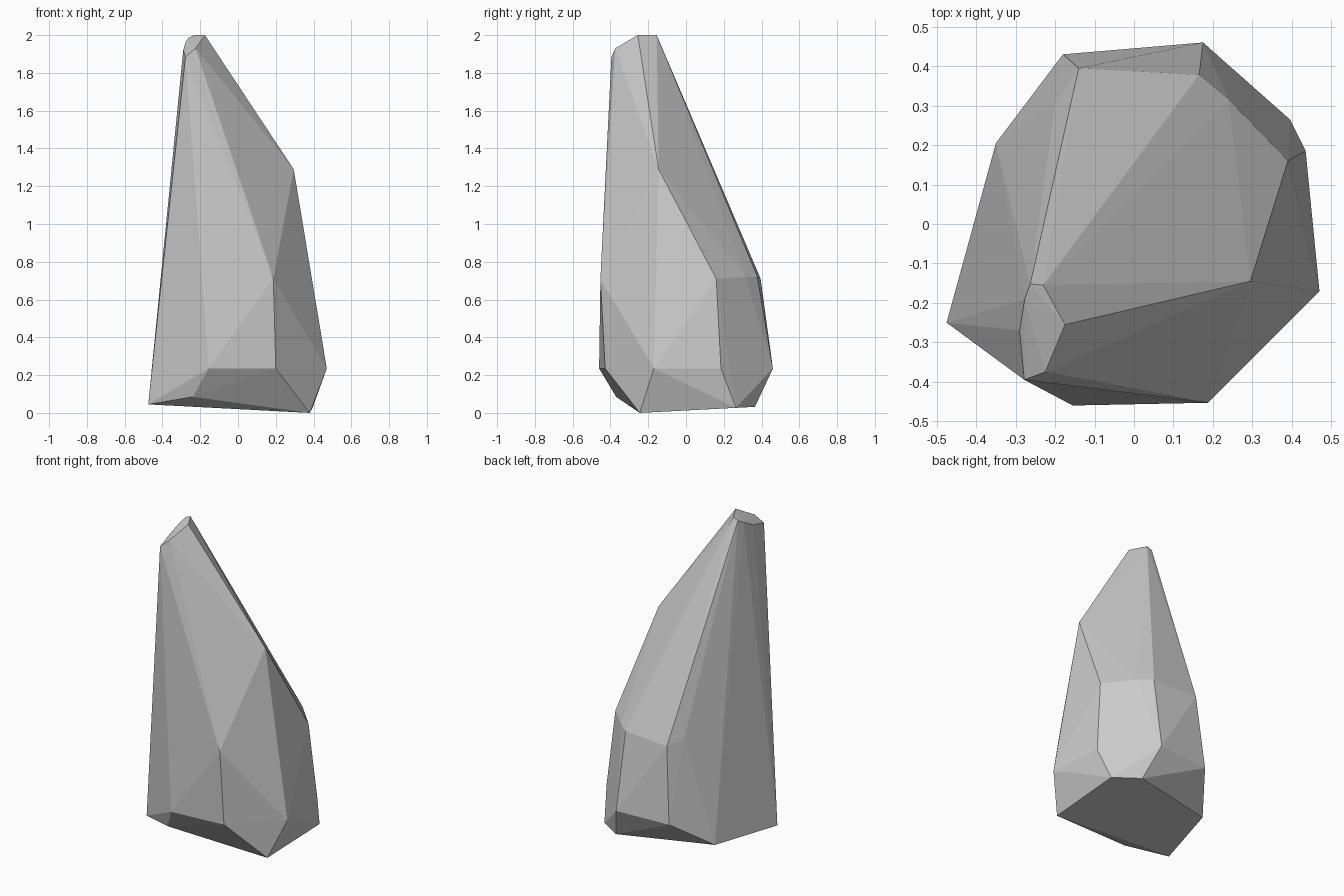
import bpy, bmesh

# Corner rings of the faceted rock, from base to tip
base = [(-0.475, -0.25, 0.045), (-0.24, -0.37, 0.085), (0.38, -0.245, 0.0),
        (0.395, 0.265, 0.027), (0.243, 0.365, 0.032), (-0.35, 0.205, 0.06)]
belt = [(-0.155, -0.46, 0.235), (0.2, -0.428, 0.235), (0.47, -0.17, 0.235),
        (0.435, 0.185, 0.235), (0.175, 0.46, 0.235), (-0.18, 0.43, 0.23)]
shoulder = [(0.187, -0.453, 0.71), (0.295, -0.145, 1.29), (0.39, 0.16, 0.71),
            (0.24, 0.315, 0.72), (0.165, 0.378, 0.72), (-0.14, 0.395, 0.71),
            (-0.2, 0.305, 0.74)]
tip = [(-0.175, -0.255, 2.0), (-0.23, -0.155, 2.0), (-0.263, -0.152, 1.985),
       (-0.277, -0.19, 1.965), (-0.29, -0.27, 1.92), (-0.278, -0.395, 1.885),
       (-0.225, -0.375, 1.93)]

# Wrap the rings in one convex faceted skin
bm = bmesh.new()
for co in base + belt + shoulder + tip:
    bm.verts.new(co)
hull = bmesh.ops.convex_hull(bm, input=bm.verts[:])
loose = [v for v in bm.verts if not v.link_faces]
bmesh.ops.delete(bm, geom=loose, context='VERTS')
bmesh.ops.recalc_face_normals(bm, faces=bm.faces[:])

mesh = bpy.data.meshes.new("rock_spire")
bm.to_mesh(mesh)
bm.free()
rock = bpy.data.objects.new("rock_spire", mesh)
bpy.context.collection.objects.link(rock)
